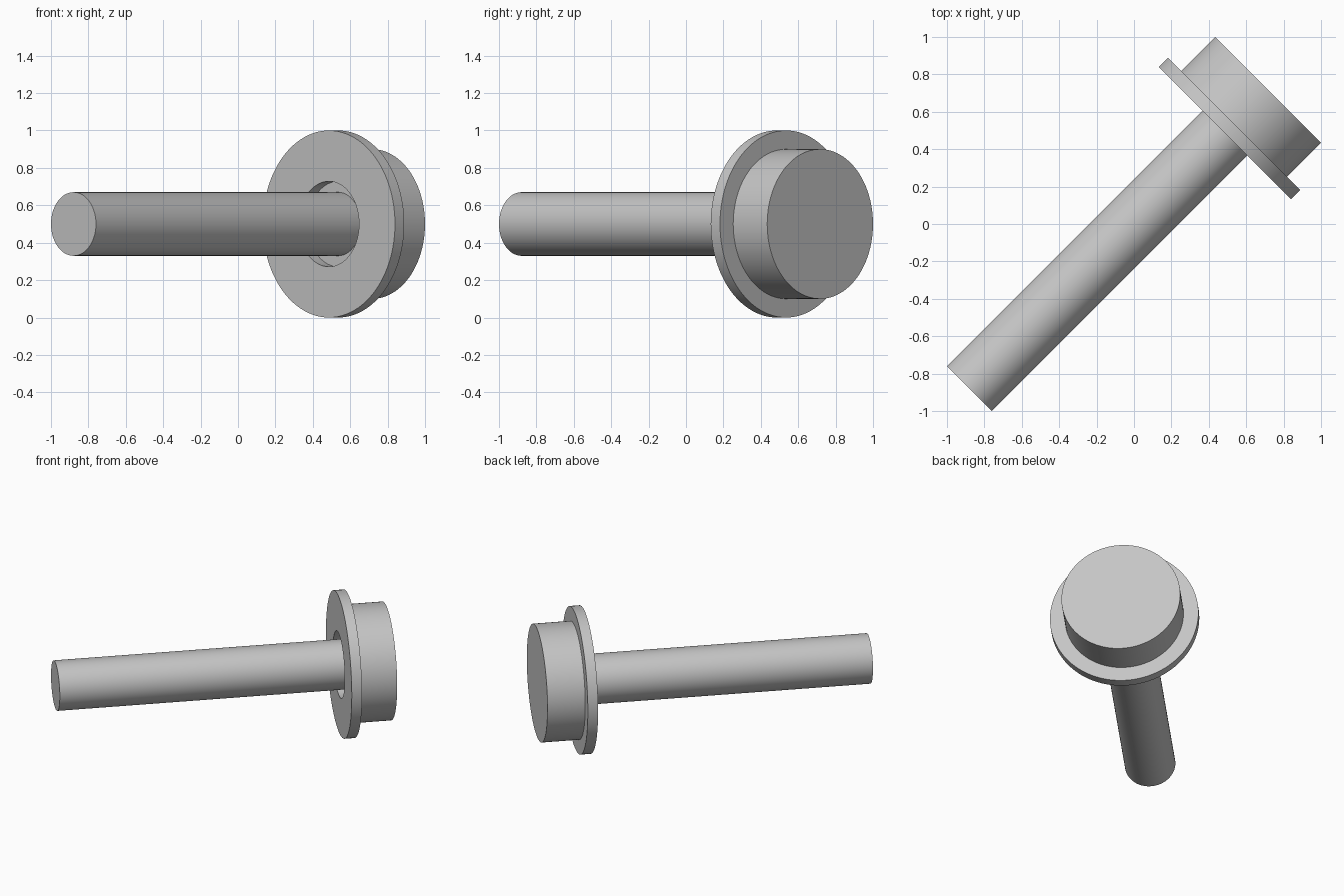
import bpy, bmesh, math
from mathutils import Vector

cube = bpy.data.objects.get("Cube")
if cube:
    bpy.data.objects.remove(cube, do_unlink=True)

SEGMENTS = 96
AXIS = Vector((1, 1, 0)).normalized()   # bolt lies flat along the diagonal
CENTRE = Vector((0, 0, 0.5))

# Single plain metal colour
steel = bpy.data.materials.new("steel grey")
colour = (0.56, 0.56, 0.56, 1)
steel.diffuse_color = colour
steel.use_nodes = True
steel.node_tree.nodes["Principled BSDF"].inputs["Base Color"].default_value = colour


def lathe(name, profile, closed=False):
    """Spin a (radius, distance along axis) profile into a solid part."""
    bm = bmesh.new()
    verts = [bm.verts.new((r, 0, d)) for r, d in profile]
    pairs = list(zip(verts, verts[1:]))
    if closed:
        pairs.append((verts[-1], verts[0]))
    edges = [bm.edges.new(p) for p in pairs]
    bmesh.ops.spin(bm, geom=verts + edges, cent=(0, 0, 0), axis=(0, 0, 1),
                   angle=math.tau, steps=SEGMENTS)
    bmesh.ops.remove_doubles(bm, verts=bm.verts, dist=0.0001)
    bmesh.ops.recalc_face_normals(bm, faces=bm.faces)
    mesh = bpy.data.meshes.new(name)
    bm.to_mesh(mesh)
    bm.free()
    mesh.materials.append(steel)
    obj = bpy.data.objects.new(name, mesh)
    bpy.context.collection.objects.link(obj)
    obj.location = CENTRE
    obj.rotation_euler = AXIS.to_track_quat('Z', 'Y').to_euler()
    bpy.ops.object.select_all(action='DESELECT')
    obj.select_set(True)
    bpy.context.view_layer.objects.active = obj
    bpy.ops.object.shade_smooth_by_angle(angle=math.radians(30))
    return obj


# Distances along the axis
TIP, WASHER_FRONT, SEAT, HEAD_END = -1.244, 0.687, 0.757, 1.014
SHAFT_R, HEAD_R, HOLE_R, WASHER_R = 0.17, 0.4, 0.228, 0.5

# Bolt: plain shaft with a round head
lathe("bolt", [(0, TIP), (SHAFT_R, TIP), (SHAFT_R, SEAT),
               (HEAD_R, SEAT), (HEAD_R, HEAD_END), (0, HEAD_END)])

# Washer: flat ring seated under the head, with clearance around the shaft
lathe("washer", [(HOLE_R, WASHER_FRONT), (WASHER_R, WASHER_FRONT),
                 (WASHER_R, SEAT), (HOLE_R, SEAT)], closed=True)
